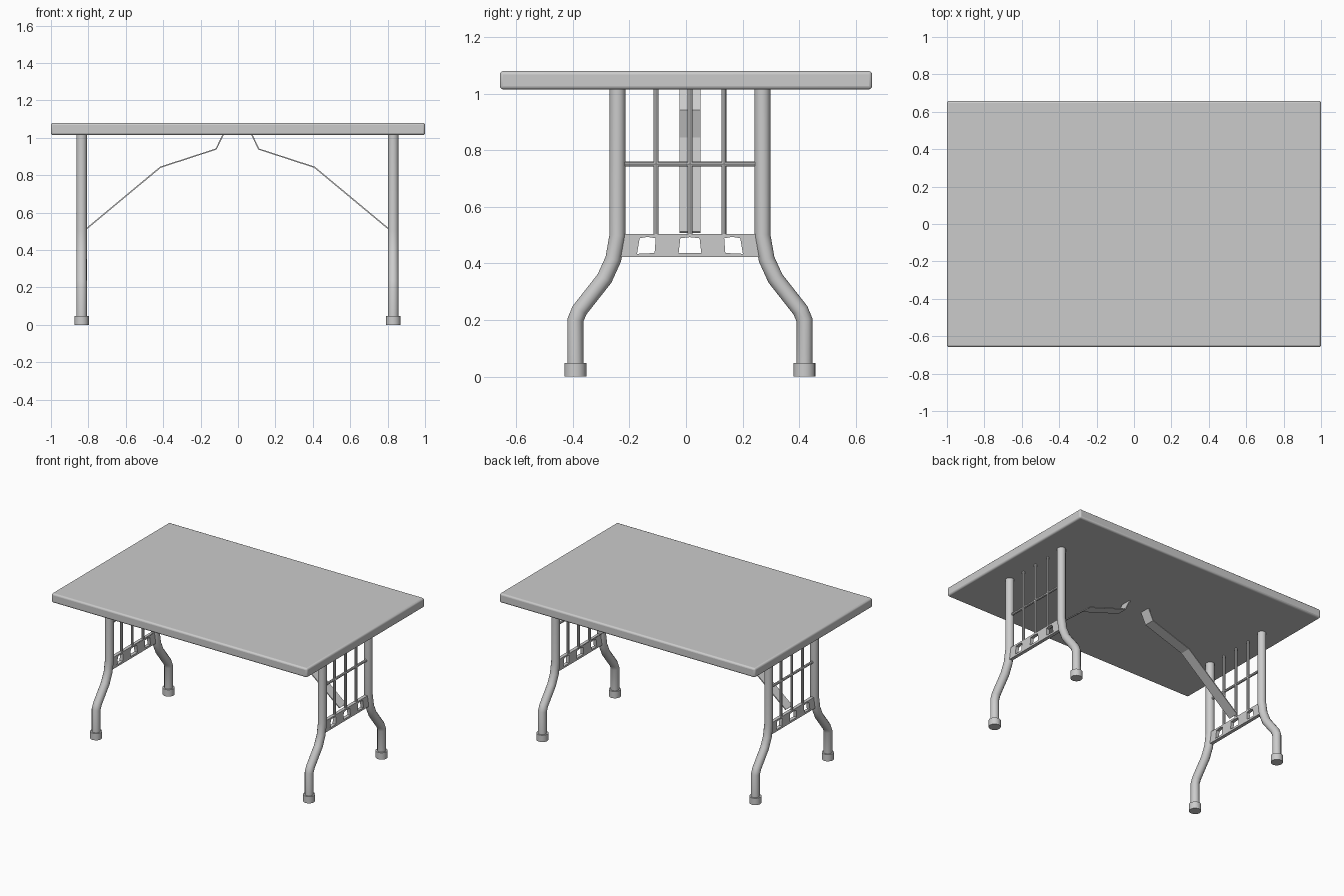
import bpy, bmesh, math

if "Cube" in bpy.data.objects:
    bpy.data.objects.remove(bpy.data.objects["Cube"])

CX, CY = -0.003, 0.014      # centre of the leg assemblies
LEG_X, UNDER = 0.833, 1.017


def smooth(ob, angle=40):
    bpy.ops.object.select_all(action='DESELECT')
    ob.select_set(True)
    bpy.context.view_layer.objects.active = ob
    if ob.type == 'CURVE':
        bpy.ops.object.convert(target='MESH')
        ob = bpy.context.object
    bpy.ops.object.shade_smooth_by_angle(angle=math.radians(angle))
    return ob


def add_spline(cu, pts, closed=False):
    sp = cu.splines.new('POLY')
    sp.points.add(len(pts) - 1)
    for p, co in zip(sp.points, pts):
        p.co = (*co, 1)
    sp.use_cyclic_u = closed


def tube(name, pts, r, res=4):
    cu = bpy.data.curves.new(name, 'CURVE')
    cu.dimensions = '3D'
    cu.bevel_depth, cu.bevel_resolution, cu.use_fill_caps = r, res, True
    add_spline(cu, pts)
    ob = bpy.data.objects.new(name, cu)
    bpy.context.collection.objects.link(ob)
    return smooth(ob)


def plate(name, x, outlines, half):
    cu = bpy.data.curves.new(name, 'CURVE')
    cu.dimensions, cu.fill_mode, cu.extrude = '2D', 'BOTH', half
    for o in outlines:
        add_spline(cu, [(a, b, 0) for a, b in o], True)
    ob = bpy.data.objects.new(name, cu)
    bpy.context.collection.objects.link(ob)
    ob.location = (x, CY, 0)
    ob.rotation_euler = (math.pi / 2, 0, math.pi / 2)
    return smooth(ob, 30)


def strip(name, path, half_w, thick):
    bm = bmesh.new()
    rows = [[bm.verts.new((x, CY + s * half_w, z)) for s in (-1, 1)] for x, z in path]
    for a, b in zip(rows, rows[1:]):
        bm.faces.new((a[0], a[1], b[1], b[0]))
    me = bpy.data.meshes.new(name)
    bm.to_mesh(me)
    bm.free()
    ob = bpy.data.objects.new(name, me)
    bpy.context.collection.objects.link(ob)
    m = ob.modifiers.new('thickness', 'SOLIDIFY')
    m.thickness, m.offset = thick, 0


# Table top with softened edges
bpy.ops.mesh.primitive_cube_add(size=1, location=(0, 0, 1.0475))
top = bpy.context.object
top.name = 'table_top'
top.scale = (2, 1.316, 0.065)
bpy.ops.object.transform_apply(location=False, rotation=False, scale=True)
bev = top.modifiers.new('bevel', 'BEVEL')
bev.width, bev.segments = 0.012, 3
smooth(top)

# Profiles shared by both ends
leg_path = [(0.256, UNDER), (0.256, 0.5), (0.271, 0.415), (0.302, 0.347),
            (0.39, 0.235), (0.405, 0.2), (0.405, 0.02)]
mid_hole = [(-0.04, 0.437), (0.04, 0.437), (0.034, 0.489), (0, 0.493), (-0.034, 0.489)]
side_hole = [(0.125, 0.437), (0.187, 0.434), (0.178, 0.489), (0.15, 0.494), (0.121, 0.489)]
holes = [mid_hole, side_hole, [(-a, b) for a, b in side_hole]]
plate_outline = [(-0.26, 0.422), (0.26, 0.422), (0.245, 0.504), (-0.245, 0.504)]
brace_path = [(0.812, 0.51), (0.412, 0.843), (0.114, 0.94), (0.077, UNDER)]

for side, s in (('left', -1), ('right', 1)):
    x = CX + s * LEG_X
    # Bent legs and rubber feet
    for end, t in (('front', -1), ('back', 1)):
        tube(f'{side}_{end}_leg', [(x, CY + t * y, z) for y, z in leg_path], 0.0285)
        bpy.ops.mesh.primitive_cylinder_add(vertices=16, radius=0.039, depth=0.048,
                                            location=(x, CY + t * 0.405, 0.024))
        bpy.context.object.name = f'{side}_{end}_foot'
        smooth(bpy.context.object)
    # Grille rods between the legs
    for i in (-1, 0, 1):
        y = CY + i * 0.12
        tube(f'{side}_grille_rod', [(x, y, 0.495), (x, y, UNDER)], 0.009, 2)
    tube(f'{side}_cross_rod', [(x, CY - 0.25, 0.751), (x, CY + 0.25, 0.751)], 0.009, 2)
    # Pierced plate and folding brace
    plate(f'{side}_cross_plate', x, [plate_outline] + holes, 0.012)
    strip(f'{side}_brace', [(CX + s * a, b) for a, b in brace_path], 0.037, 0.007)
